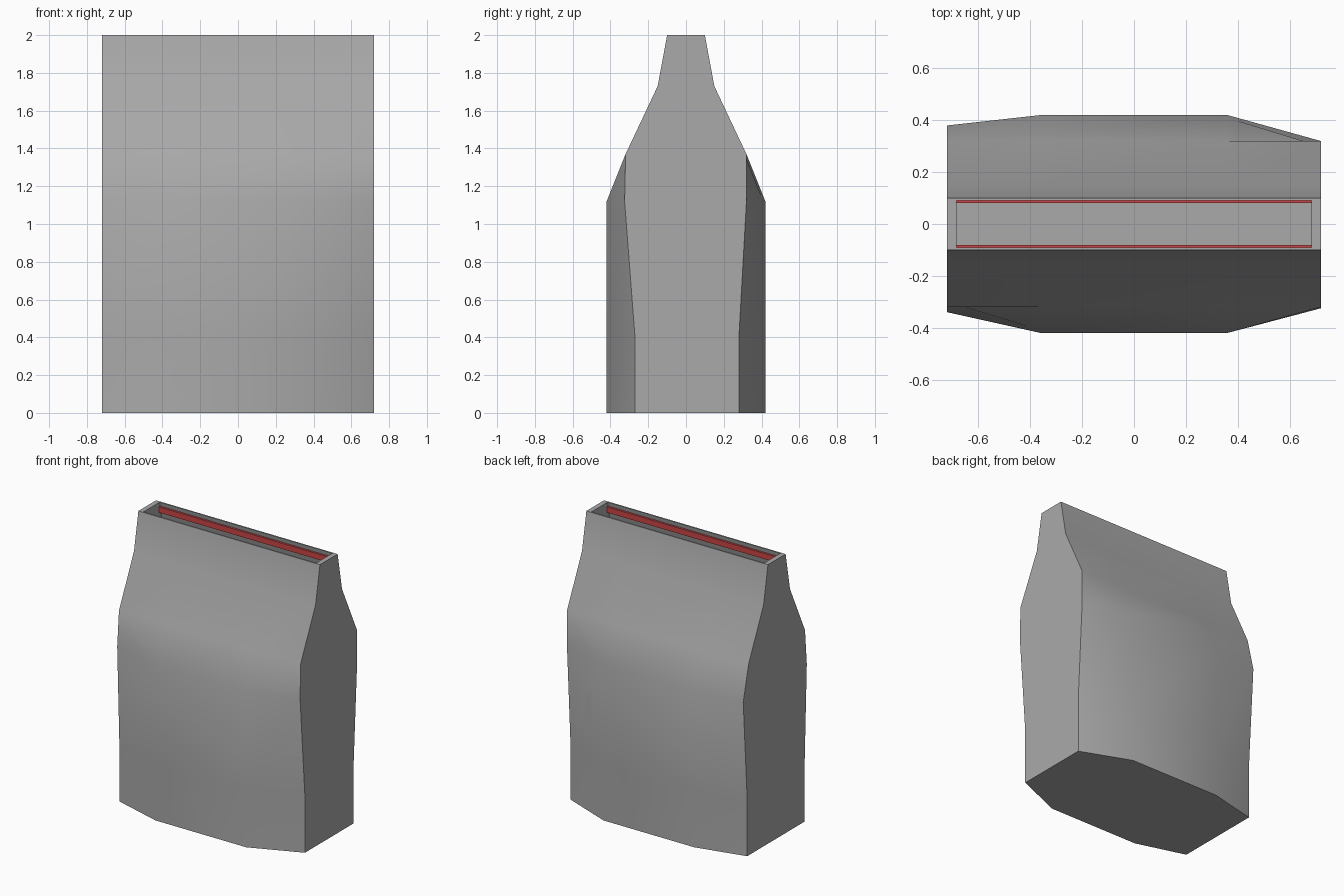
import bpy, bmesh, math

cube = bpy.data.objects.get("Cube")
if cube:
    bpy.data.objects.remove(cube)


def material(name, colour):
    m = bpy.data.materials.new(name)
    m.use_nodes = True
    m.diffuse_color = (*colour, 1)
    m.node_tree.nodes["Principled BSDF"].inputs["Base Color"].default_value = (*colour, 1)
    return m


GREY = material("pouch grey", (0.4, 0.4, 0.4))
RED = material("seal red", (0.6, 0.06, 0.06))

# Half depths per height: z, middle, back left, back right, front left, front right
# (left is +x, right is -x)
ROWS = [
    (0.00, 0.42, 0.28, 0.335, 0.27, 0.315),
    (0.40, 0.42, 0.28, 0.335, 0.27, 0.315),
    (1.12, 0.42, 0.32, 0.38, 0.325, 0.34),
    (1.37, 0.32, 0.32, 0.32, 0.32, 0.32),
    (1.73, 0.15, 0.15, 0.15, 0.15, 0.15),
    (2.00, 0.10, 0.10, 0.10, 0.10, 0.10),
]
END, MID = 0.72, 0.36


def ring(bm, row, end, inset, floor):
    """Eight-sided cross-section of the pouch, shrunk by inset."""
    z, m, bl, br, fl, fr = row
    pts = [(end, bl), (MID, m), (-MID, m), (-end, br),
           (-end, -fr), (-MID, -m), (MID, -m), (end, -fl)]
    return [bm.verts.new((x, y - math.copysign(inset, y), max(z, floor))) for x, y in pts]


def bridge(bm, a, b):
    for i in range(len(a)):
        j = (i + 1) % len(a)
        bm.faces.new((a[i], a[j], b[j], b[i]))


# Pouch: outer skin, rim and hollow inside
bm = bmesh.new()
rings = [ring(bm, r, END, 0, 0) for r in ROWS]
rings += [ring(bm, r, END - 0.035, 0.01, 0.02) for r in reversed(ROWS)]
for a, b in zip(rings, rings[1:]):
    bridge(bm, a, b)
bm.faces.new(rings[0])
bm.faces.new(rings[-1])
bmesh.ops.recalc_face_normals(bm, faces=bm.faces)
mesh = bpy.data.meshes.new("pouch")
bm.to_mesh(mesh)
bm.free()
mesh.materials.append(GREY)
pouch = bpy.data.objects.new("pouch", mesh)
bpy.context.collection.objects.link(pouch)
bpy.ops.object.select_all(action="DESELECT")
pouch.select_set(True)
bpy.context.view_layer.objects.active = pouch
bpy.ops.object.shade_smooth_by_angle(angle=math.radians(40))

# Seal strips inside the mouth
for name, side in (("back_seal", 1), ("front_seal", -1)):
    bpy.ops.mesh.primitive_cube_add(size=1, location=(0, side * 0.09, 1.95))
    strip = bpy.context.object
    strip.name = name
    strip.scale = (1.37, 0.018, 0.04)
    strip.data.materials.append(RED)
